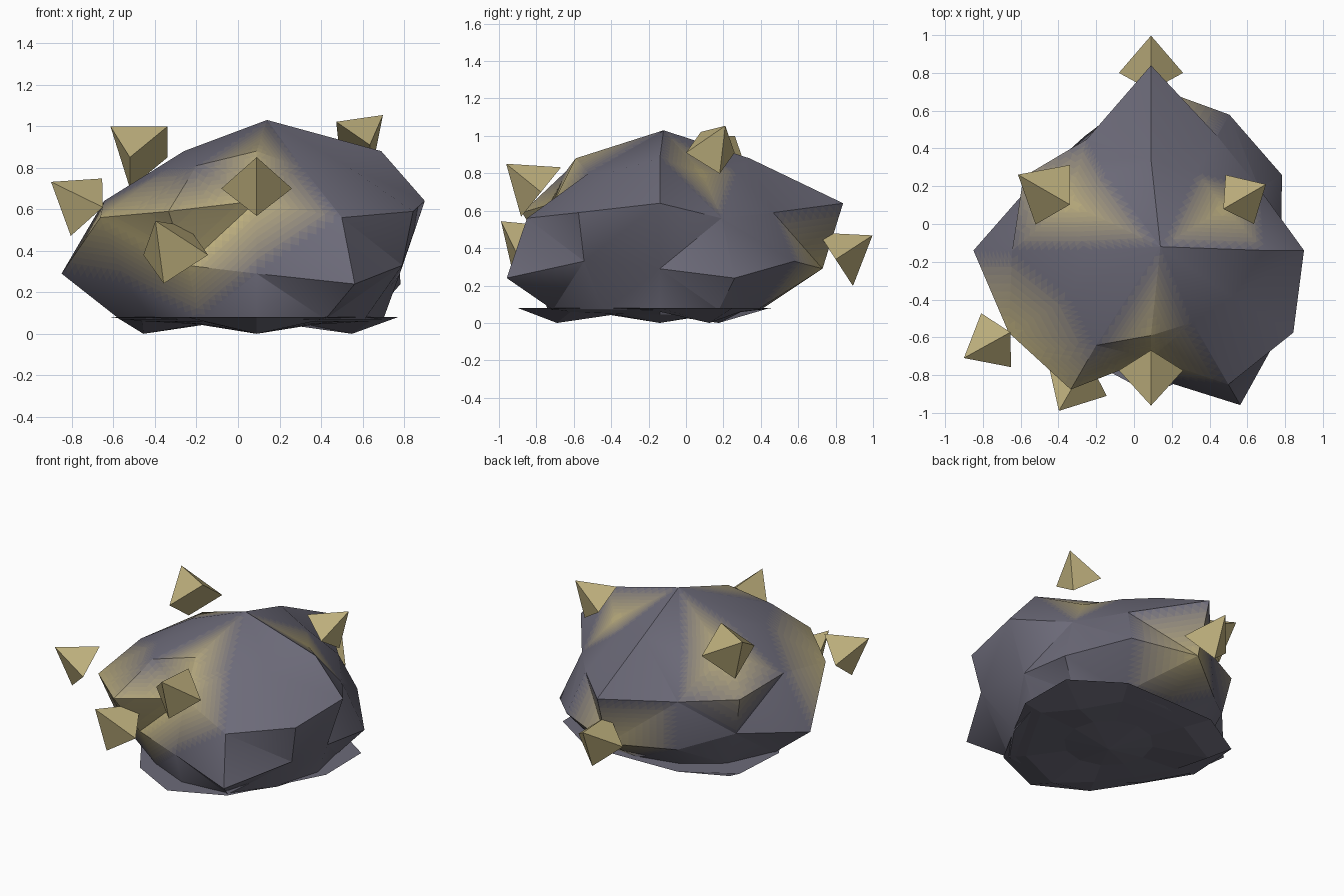
import bpy, bmesh
from math import sin, cos, radians
from mathutils import Vector

if "Cube" in bpy.data.objects:
    bpy.data.objects.remove(bpy.data.objects["Cube"])

ROCK, GOLD = (0.15, 0.145, 0.19), (0.50, 0.42, 0.20)
SHADES = 12
CX, CY = 0.09, -0.14


def material(name, t):
    m = bpy.data.materials.new(name)
    m.diffuse_color = [a + (b - a) * t for a, b in zip(ROCK, GOLD)] + [1]
    m.use_nodes = True
    m.node_tree.nodes["Principled BSDF"].inputs["Base Color"].default_value = m.diffuse_color
    return m


def finish(bm, name, mats, normals=None):
    me = bpy.data.meshes.new(name)
    bm.to_mesh(me)
    bm.free()
    for m in mats:
        me.materials.append(m)
    if normals:
        me.normals_split_custom_set(normals)
    ob = bpy.data.objects.new(name, me)
    bpy.context.collection.objects.link(ob)


def ring(bm, radii, heights):
    # twelve points about the centre; heights repeat every few points
    return [bm.verts.new((CX + r * cos(radians(30 * k)), CY + r * sin(radians(30 * k)),
                          heights[k % len(heights)])) for k, r in enumerate(radii)]


def skin(bm, rings, top, bottom):
    # joins stacked rings and closes both ends with fans
    for k in range(12):
        n = (k + 1) % 12
        bm.faces.new((top, rings[0][k], rings[0][n]))
        bm.faces.new((bottom, rings[-1][n], rings[-1][k]))
        for a, b in zip(rings, rings[1:]):
            bm.faces.new((a[k], b[k], b[n], a[n]))
    bmesh.ops.recalc_face_normals(bm, faces=bm.faces[:])


shades = [material(f"rock_shade_{i}", i / (SHADES - 1)) for i in range(SHADES)]

# boulder: irregular rings from shoulder to foot
bm = bmesh.new()
glow = bm.verts.layers.float.new("glow")
soft = bm.loops.layers.float_vector.new("soft")
rings = [
    ring(bm, [.60, .45, .48, .48, .46, .50, .35, .49, .58, .45, .44, .50], [.88, .80, .81]),
    ring(bm, [.81, .66, .70, .98, .68, .78, .735, .87, .85, .57, .82, .87], [.64, .56, .59]),
    ring(bm, [.69, .80, .83, .87, .70, .72, .94, .73, .67, .67, .945, .81], [.29, .24, .33]),
    ring(bm, [.61, .63, .60, .54, .55, .60, .66, .58, .55, .60, .66, .60], [.07]),
]
top = bm.verts.new((.14, -.12, 1.03))
bottom = bm.verts.new((CX, CY, .06))
skin(bm, rings, top, bottom)
# gold stains: ring, point, strength
for i, k, t in [(0, 1, 1), (0, 5, 1), (1, 5, .4), (0, 9, .8), (1, 9, 1), (1, 7, 1),
                (1, 8, .8), (2, 8, 1), (2, 3, 1)]:
    rings[i][k][glow] = t
bmesh.ops.triangulate(bm, faces=bm.faces[:], quad_method='SHORT_EDGE')
bm.normal_update()
# soft shading across shallow edges, sharp across steep ones
for f in bm.faces:
    for lp in f.loops:
        near = [g.normal * g.calc_area() for g in lp.vert.link_faces
                if g.normal.angle(f.normal) < radians(40)]
        lp[soft] = sum(near, Vector()).normalized()
# fine cuts let the stains fade out
bmesh.ops.subdivide_edges(bm, edges=bm.edges[:], cuts=9, use_grid_fill=True)
normals = []
for f in bm.faces:
    t = sum(v[glow] for v in f.verts) / len(f.verts)
    f.material_index = min(SHADES - 1, max(0, round(t * (SHADES - 1))))
    f.smooth = True
    for lp in f.loops:
        n = Vector(lp[soft])
        normals.append(n.normalized() if n.length > .1 else f.normal.copy())
finish(bm, "boulder", shades, normals)

# shallow dish under the boulder, with three low points
bm = bmesh.new()
rim = ring(bm, [.68, .78, .70, .60] * 2 + [.67, .76, .70, .60], [.08])
under = ring(bm, [.55, .53, .50, .45, .50, .63, .55, .48, .52, .55, .55, .48], [.06, 0, .06, .06])
inner = ring(bm, [.28] * 12, [.045])
skin(bm, [rim, under, inner], bm.verts.new((CX, CY, .08)), bm.verts.new((CX, CY, 0)))
finish(bm, "base_dish", [shades[0]])

# nuggets: four-sided pyramids pointing outward
gold = material("gold", 1)


def nugget(name, centre, azimuth, tilt, r, h):
    a, e = radians(azimuth), radians(tilt)
    d = Vector((cos(a) * cos(e), sin(a) * cos(e), sin(e)))
    side = Vector((-sin(a), cos(a), 0))
    up = d.cross(side)
    c = Vector(centre)
    bm = bmesh.new()
    base = [bm.verts.new(c + v * r) for v in (side, up, -side, -up)]
    tip = bm.verts.new(c + d * h)
    bm.faces.new(base)
    for i in range(4):
        bm.faces.new((base[i], base[(i + 1) % 4], tip))
    bmesh.ops.recalc_face_normals(bm, faces=bm.faces[:])
    finish(bm, name, [gold])


nugget("nugget_front", (.09, -.775, .70), 270, 39, .17, .24)
nugget("nugget_back", (.09, .80, .34), 90, 33, .17, .235)
nugget("nugget_right", (.56, .13, .91), 30, 42, .15, .215)
nugget("nugget_top_left", (-.43, .155, .85), 150, 35, .182, .26)
nugget("nugget_left", (-.73, -.615, .61), 209, 32, .163, .23)
nugget("nugget_front_left", (-.30, -.82, .38), 240, 40, .18, .255)
